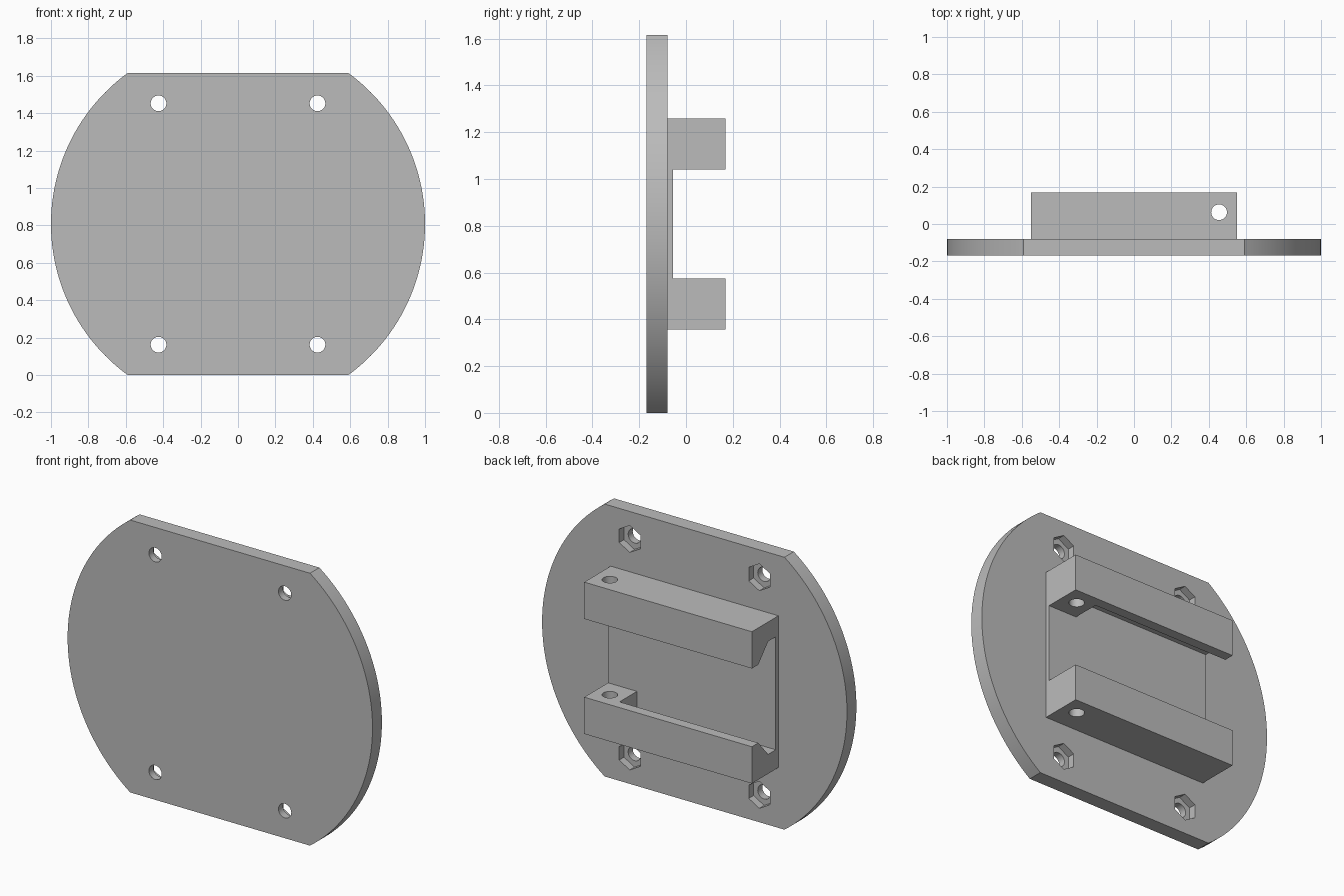
import bpy, bmesh, math
from mathutils import Vector

cube = bpy.data.objects.get("Cube")
if cube:
    bpy.data.objects.remove(cube, do_unlink=True)

# Main dimensions
MID = 0.8075                   # mid height
FRONT, FACE, BACK = -0.168, -0.08, 0.168
FLOOR = -0.055                 # raised pad between the rails
HALF_LEN = 0.55                # rail half length
OUTER, INNER = 0.45, 0.232     # rail half heights about the middle
SCREW_R = 0.042

grey = bpy.data.materials.new("grey plastic")
grey.use_nodes = True
grey.diffuse_color = (0.5, 0.5, 0.5, 1)
grey.node_tree.nodes["Principled BSDF"].inputs["Base Color"].default_value = (0.5, 0.5, 0.5, 1)


def prism(name, points, depth):
    """Solid from a closed loop of 3D points pushed along depth."""
    bm = bmesh.new()
    face = bm.faces.new([bm.verts.new(p) for p in points])
    ext = bmesh.ops.extrude_face_region(bm, geom=[face])
    new_verts = [g for g in ext["geom"] if isinstance(g, bmesh.types.BMVert)]
    bmesh.ops.translate(bm, verts=new_verts, vec=Vector(depth))
    bmesh.ops.recalc_face_normals(bm, faces=bm.faces)
    mesh = bpy.data.meshes.new(name)
    bm.to_mesh(mesh)
    bm.free()
    mesh.materials.append(grey)
    obj = bpy.data.objects.new(name, mesh)
    bpy.context.scene.collection.objects.link(obj)
    return obj


def ring(radius, sides, start=0.0):
    angles = [start + 2 * math.pi * i / sides for i in range(sides)]
    return [(radius * math.cos(a), radius * math.sin(a)) for a in angles]


def cut(target, cutters):
    """Subtract the cutters, then remove them and set the shading."""
    bpy.context.view_layer.objects.active = target
    for c in cutters:
        mod = target.modifiers.new("cut", 'BOOLEAN')
        mod.operation, mod.solver, mod.object = 'DIFFERENCE', 'EXACT', c
        bpy.ops.object.modifier_apply(modifier=mod.name)
        bpy.data.objects.remove(c, do_unlink=True)
    bpy.ops.object.select_all(action='DESELECT')
    target.select_set(True)
    bpy.ops.object.shade_smooth_by_angle(angle=math.radians(30))


# Round plate with flat top and bottom
flat = math.asin(MID)
steps = 48
right_arc = [-flat + 2 * flat * i / steps for i in range(steps + 1)]
arcs = right_arc + [a + math.pi for a in right_arc]
plate = prism("mounting_plate",
              [(math.cos(a), FRONT, MID + math.sin(a)) for a in arcs],
              (0, FACE - FRONT, 0))

# Screw holes with hexagonal nut pockets on the back
cutters = []
for sx in (-1, 1):
    for sz in (-1, 1):
        cx, cz = sx * 0.425, MID + sz * 0.645
        cutters.append(prism("screw_cutter",
                             [(cx + u, FRONT - 0.1, cz + v) for u, v in ring(SCREW_R, 32)],
                             (0, 0.4, 0)))
        cutters.append(prism("nut_cutter",
                             [(cx + u, FACE - 0.045, cz + v) for u, v in ring(0.08, 6, math.pi / 6)],
                             (0, 0.2, 0)))
cut(plate, cutters)

# Bracket: two rails joined by a thin pad
half = [(FACE, OUTER), (BACK, OUTER), (BACK, INNER), (FLOOR, INNER)]
section = half + [(y, -z) for y, z in reversed(half)]
bracket = prism("rail_bracket", [(-HALF_LEN, y, MID + z) for y, z in section],
                (2 * HALF_LEN, 0, 0))

# Dovetail groove, open at the right end and closed at the left
half = [(FLOOR, 0.335), (0.016, 0.335), (0.126, 0.212)]
section = half + [(y, -z) for y, z in reversed(half)]
groove = prism("groove_cutter", [(-HALF_LEN - 0.1, y, MID + z) for y, z in section],
               (HALF_LEN + 0.1 + 0.36, 0, 0))

# Vertical pin hole through both end blocks
pin = prism("pin_cutter", [(0.455 + u, 0.063 + v, 0.1) for u, v in ring(SCREW_R, 32)],
            (0, 0, 1.4))
cut(bracket, [groove, pin])
